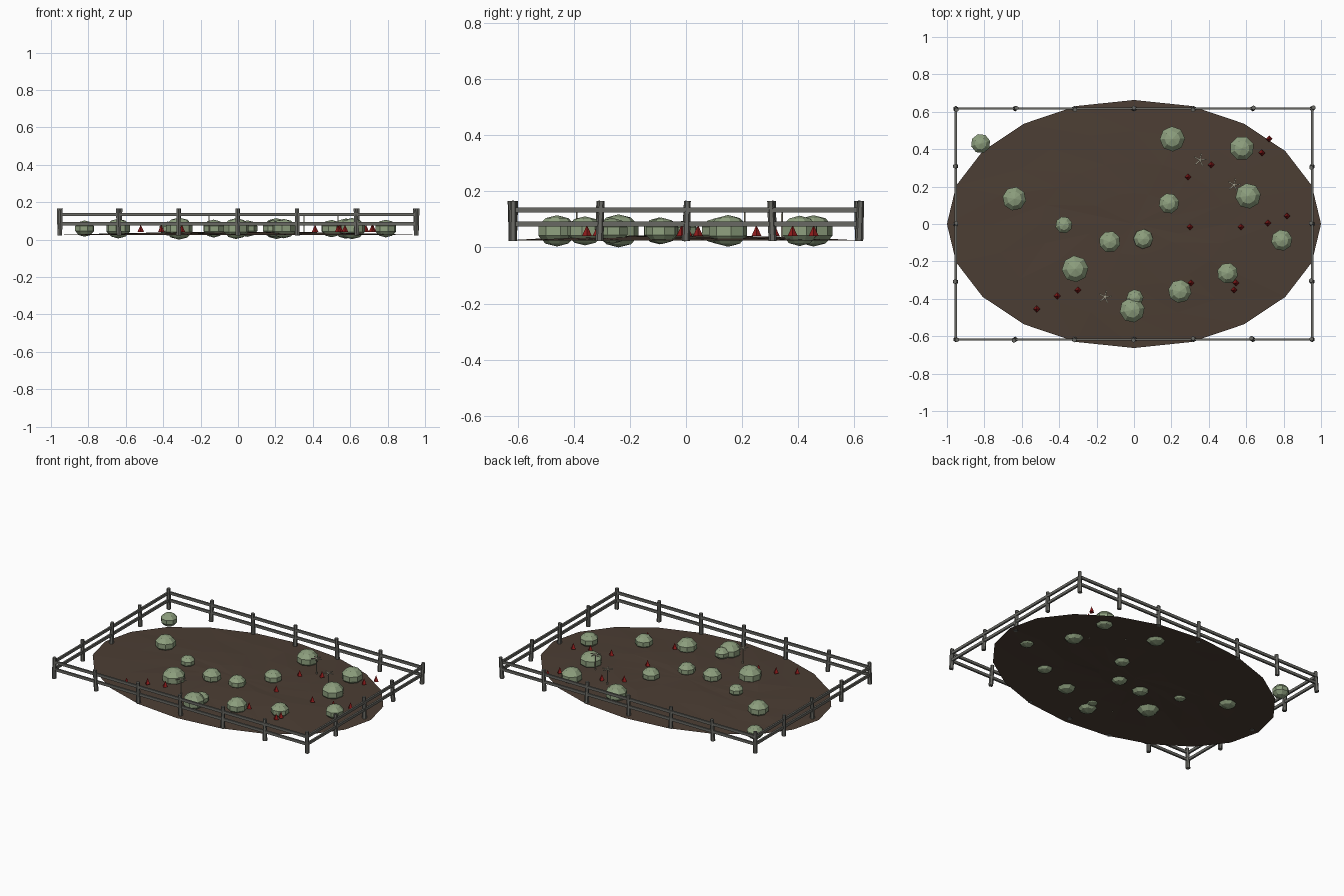
import bpy, bmesh, math, random
from mathutils import Matrix, Vector

if "Cube" in bpy.data.objects:
    bpy.data.objects.remove(bpy.data.objects["Cube"])

random.seed(4)

def mat(name, col):
    m = bpy.data.materials.new(name)
    m.diffuse_color = (*col, 1)
    m.use_nodes = True
    m.node_tree.nodes["Principled BSDF"].inputs["Base Color"].default_value = m.diffuse_color
    return m

SOIL = mat("soil", (.072, .048, .034))
GREEN = mat("pale_green", (.27, .35, .21))
WOOD = mat("grey_wood", (.14, .14, .125))
RED = mat("red", (.3, .012, .012))
STRAW = mat("straw", (.4, .37, .28))

def finish(name, bm, m):
    me = bpy.data.meshes.new(name)
    bm.to_mesh(me)
    bm.free()
    me.materials.append(m)
    ob = bpy.data.objects.new(name, me)
    bpy.context.collection.objects.link(ob)
    return ob

def cone(bm, n, r1, r2, h, loc, rot=Matrix()):
    # cone or cylinder standing on loc
    bmesh.ops.create_cone(bm, cap_ends=True, segments=n, radius1=r1, radius2=r2, depth=h,
                          matrix=Matrix.Translation(loc) @ rot @ Matrix.Translation((0, 0, h / 2)))

def box(bm, size, loc, rot=Matrix()):
    bmesh.ops.create_cube(bm, size=1, matrix=Matrix.Translation(loc) @ rot @ Matrix.Diagonal((*size, 1)))

def ground_z(x, y):
    q = x * x + (y / .66) ** 2
    return .024 + .017 * max(0, 1 - q)

# Soil patch: a gently mounded 20-sided oval
bm = bmesh.new()
N = 20
rings = []
for s in (.25, .5, .75, 1):
    ring = []
    for i in range(N):
        a = 2 * math.pi * i / N
        x, y = s * math.cos(a), .663 * s * math.sin(a)
        dz = random.uniform(-.003, .003) if s < 1 else 0
        ring.append(bm.verts.new((x, y, ground_z(x, y) + dz)))
    rings.append(ring)
mid = bm.verts.new((0, 0, .041))
for i in range(N):
    j = (i + 1) % N
    bm.faces.new((mid, rings[0][i], rings[0][j]))
    for a, b in zip(rings, rings[1:]):
        bm.faces.new((a[i], b[i], b[j]))
        bm.faces.new((a[i], b[j], a[j]))
finish("soil_patch", bm, SOIL)

# Round plants: flattened low-poly balls sunk in the soil (x, y, radius)
PLANTS = [(-.82, .43, .055), (-.64, .135, .067), (-.375, -.005, .048), (-.13, -.095, .061),
          (.05, -.08, .056), (-.315, -.24, .075), (.005, -.395, .048), (-.01, -.46, .071),
          (.245, -.36, .066), (.5, -.263, .059), (.79, -.087, .06), (.187, .11, .058),
          (.61, .15, .072), (.577, .405, .069), (.205, .455, .071)]
for x, y, r in PLANTS:
    bm = bmesh.new()
    bmesh.ops.create_uvsphere(bm, u_segments=8, v_segments=5, radius=r,
        matrix=Matrix.Translation((x, y, .059)) @ Matrix.Diagonal((1, 1, .785, 1))
        @ Matrix.Rotation(random.uniform(0, .8), 4, 'Z'))
    finish("round_plant", bm, GREEN)

# Small red four-sided cones
SPIKES = [(-.52, -.455), (-.41, -.385), (-.3, -.353), (.305, -.315), (.535, -.353), (.545, -.315),
          (.572, -.016), (.3, -.016), (.716, .005), (.818, .043), (.289, .251), (.412, .316),
          (.684, .38), (.722, .455)]
bm = bmesh.new()
for x, y in SPIKES:
    cone(bm, 4, .018, 0, .04, (x, y, .04))
finish("red_spikes", bm, RED)

# Thin stalks topped with five narrow leaves
for x, y in [(.353, .342), (.535, .209), (-.155, -.39)]:
    bm = bmesh.new()
    cone(bm, 5, .004, .003, .108, (x, y, .032))
    for k in range(5):
        a = 2 * math.pi * k / 5 + .1
        box(bm, (.034, .007, .004), (x + .018 * math.cos(a), y + .018 * math.sin(a), .14),
            Matrix.Rotation(a, 4, 'Z'))
    finish("star_stalk", bm, STRAW)

# Fence: posts around a rectangle with two rails per side
FX, FY = .953, .617
spots = [(-FX + i * FX / 3, s * FY) for i in range(7) for s in (-1, 1)]
spots += [(s * FX, -FY + i * FY / 2) for i in range(1, 4) for s in (-1, 1)]
bm = bmesh.new()
for x, y in spots:
    tilt = Matrix.Rotation(random.uniform(-.05, .05), 4, 'X') @ Matrix.Rotation(random.uniform(-.05, .05), 4, 'Y')
    cone(bm, 6, .0145, .012, .143, (x, y, .023), tilt)
finish("fence_posts", bm, WOOD)
bm = bmesh.new()
for z in (.084, .134):
    for s in (-1, 1):
        box(bm, (2 * FX, .012, .018), (0, s * FY, z))
        box(bm, (.012, 2 * FY, .018), (s * FX, 0, z))
finish("fence_rails", bm, WOOD)
